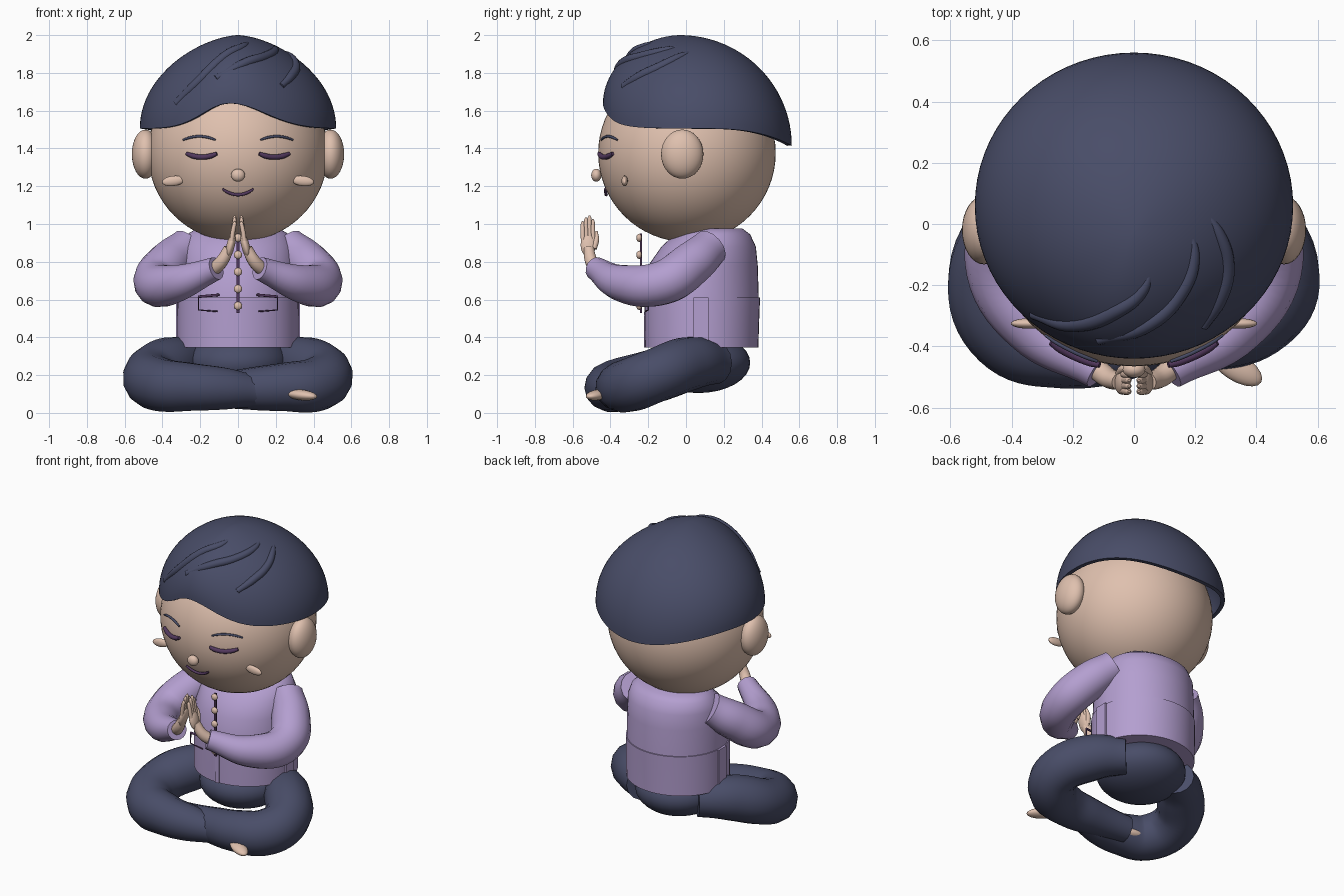
import bpy, bmesh, math
from mathutils import Vector
from mathutils.bvhtree import BVHTree

if "Cube" in bpy.data.objects:
    bpy.data.objects.remove(bpy.data.objects["Cube"], do_unlink=True)

parts = []


def material(name, rgb):
    m = bpy.data.materials.new(name)
    m.use_nodes = True
    m.diffuse_color = (*rgb, 1)
    m.node_tree.nodes["Principled BSDF"].inputs["Base Color"].default_value = (*rgb, 1)
    return m


SKIN = material("warm skin", (0.74, 0.53, 0.425))
NAVY = material("navy", (0.066, 0.074, 0.138))
LILAC = material("lilac cloth", (0.455, 0.345, 0.63))
PLUM = material("dark plum", (0.085, 0.04, 0.11))


def add(name, data, mat):
    data.materials.append(mat)
    ob = bpy.data.objects.new(name, data)
    bpy.context.scene.collection.objects.link(ob)
    parts.append(ob)
    return ob


def from_bmesh(name, bm, mat):
    bmesh.ops.recalc_face_normals(bm, faces=bm.faces)
    me = bpy.data.meshes.new(name)
    bm.to_mesh(me)
    bm.free()
    return add(name, me, mat)


def ellipsoid(name, loc, radii, mat, rot=(0, 0, 0), seg=32):
    bm = bmesh.new()
    bmesh.ops.create_uvsphere(bm, u_segments=seg, v_segments=seg // 2, radius=1)
    ob = from_bmesh(name, bm, mat)
    ob.location, ob.scale, ob.rotation_euler = loc, radii, rot


def box(name, loc, size, mat):
    bm = bmesh.new()
    bmesh.ops.create_cube(bm, size=1)
    ob = from_bmesh(name, bm, mat)
    ob.location, ob.scale = loc, size


def tube(name, pts, radii, mat, smooth=True):
    """Round sweep through pts; radii is one number or one per point."""
    if not isinstance(radii, (list, tuple)):
        radii = [radii] * len(pts)
    cu = bpy.data.curves.new(name, 'CURVE')
    cu.dimensions = '3D'
    cu.bevel_depth, cu.bevel_resolution = 1, 5
    cu.resolution_u, cu.use_fill_caps = 8, True
    sp = cu.splines.new('BEZIER')
    sp.radius_interpolation = 'CARDINAL'
    sp.bezier_points.add(len(pts) - 1)
    for p, co, r in zip(sp.bezier_points, pts, radii):
        p.co, p.radius = co, r
        p.handle_left_type = p.handle_right_type = 'AUTO' if smooth else 'VECTOR'
    add(name, cu, mat)


def skin_rings(bm, rings, cap_start=True):
    """Join equal rings of points into a capped wall."""
    loops = [[bm.verts.new(p) for p in ring] for ring in rings]
    n = len(loops[0])
    for a, b in zip(loops, loops[1:]):
        for i in range(n):
            bm.faces.new((a[i], a[(i + 1) % n], b[(i + 1) % n], b[i]))
    bm.faces.new(loops[-1])
    if cap_start:
        bm.faces.new(loops[0][::-1])


def loft(name, rings, mat, n=48):
    bm = bmesh.new()
    turn = [2 * math.pi * i / n for i in range(n)]
    skin_rings(bm, [[(rx * math.cos(t), cy + ry * math.sin(t), z) for t in turn]
                    for z, rx, ry, cy in rings])
    from_bmesh(name, bm, mat)


# Head
HEAD, R = Vector((0, 0.005, 1.375)), 0.47
ellipsoid("head", HEAD, (0.476, R, R), SKIN, seg=64)


def on_face(x, z, lift):
    return (x, HEAD.y - math.sqrt(R * R - x * x - (z - HEAD.z) ** 2) - lift, z)


def face_arc(name, x, z, half, sag, r, lift, mat):
    us = [i / 3 for i in range(-3, 4)]
    tube(name, [on_face(x + half * u, z + sag * u * u, lift) for u in us],
         [r * (1 - 0.3 * abs(u) ** 5) for u in us], mat)


# Hair cap with a wavy rim, high on the brow and low on the nape
def hair_point(a, t):
    x, c = math.sin(a), math.cos(a)
    width = 0.2 if x * 0.52 < -0.05 else 0.28
    rim = 1.505 + 0.135 * math.exp(-((x * 0.52 + 0.05) / width) ** 2) * max(0, c) ** 0.7
    rim -= 0.09 * max(0, -c) ** 3
    s = math.cos(t * math.pi / 2) ** (1.04 + 0.2 * x * x)
    y = 0.06 - 0.09 * t * t - 0.5 * c * s
    return Vector((0.52 * x * s, y, rim + (2.0 - rim) * math.sin(t * math.pi / 2)))


bm = bmesh.new()
skin_rings(bm, [[hair_point(2 * math.pi * i / 72, t / 24 * 0.985) for i in range(72)]
                for t in range(25)], cap_start=False)
bmesh.ops.recalc_face_normals(bm, faces=bm.faces)
tree = BVHTree.FromBMesh(bm)
hair = from_bmesh("hair", bm, NAVY)
mod = hair.modifiers.new("thickness", 'SOLIDIFY')
mod.thickness, mod.offset = 0.025, -1

# Raised locks laid over the fringe
locks = [[(-0.335, -0.3), (-0.21, -0.335), (-0.06, -0.29), (0.03, -0.22), (0.06, -0.14)],
         [(-0.12, -0.385), (0.04, -0.34), (0.15, -0.24), (0.2, -0.11), (0.18, 0.0)],
         [(0.23, -0.34), (0.285, -0.25), (0.31, -0.14), (0.28, -0.03), (0.23, 0.05)]]
for i, path in enumerate(locks):
    pts = []
    for x, y in path:
        hit = tree.ray_cast(Vector((x, y, 3)), Vector((0, 0, -1)))
        pts.append(hit[0] - hit[1] * 0.01)
    tube(f"hair_lock_{i + 1}", pts, [0.019, 0.025, 0.025, 0.02, 0.006], NAVY)

# Nose and mouth
ellipsoid("nose", (0, -0.475, 1.258), (0.037, 0.027, 0.034), SKIN)
face_arc("mouth", 0, 1.155, 0.082, 0.03, 0.0085, 0.012, PLUM)

# Shirt: bodice, skirt and front strip
loft("shirt_bodice", [(0.58, 0.314, 0.3, 0.086), (0.78, 0.312, 0.29, 0.09),
                      (0.88, 0.298, 0.25, 0.12), (0.945, 0.27, 0.2, 0.14),
                      (0.975, 0.22, 0.15, 0.15)], LILAC)
loft("shirt_skirt", [(0.345, 0.322, 0.3, 0.083), (0.48, 0.322, 0.303, 0.084),
                     (0.61, 0.32, 0.306, 0.086)], LILAC)
box("shirt_front_strip", (0, -0.219, 0.44), (0.03, 0.009, 0.19), LILAC)
box("button_strip", (0, -0.238, 0.74), (0.016, 0.009, 0.42), PLUM)
for i in range(5):
    ellipsoid(f"button_{i + 1}", (0, -0.248, 0.567 + i * 0.09), (0.022, 0.015, 0.022), SKIN, seg=16)

# Seat of the trousers
ellipsoid("trouser_seat", (0, 0.065, 0.265), (0.27, 0.275, 0.16), NAVY)

for s, side in ((1, "left"), (-1, "right")):
    def m(*pts):
        return [(s * x, y, z) for x, y, z in pts]

    # Ear, eye, brow and cheek
    ellipsoid(side + "_ear", (s * 0.49, -0.02, 1.37), (0.072, 0.112, 0.13), SKIN)
    face_arc(side + "_eye", s * 0.192, 1.354, 0.08, 0.019, 0.014, 0.009, PLUM)
    face_arc(side + "_brow", s * 0.205, 1.464, 0.085, -0.019, 0.007, 0.005, NAVY)
    ellipsoid(side + "_cheek", (s * 0.343, -0.325, 1.228), (0.06, 0.017, 0.027), SKIN,
              (0, s * 0.12, 0), 20)

    # Sleeve
    tube(side + "_sleeve", m((0.27, 0.13, 0.88), (0.37, 0.03, 0.79), (0.435, -0.12, 0.69),
                             (0.33, -0.33, 0.685), (0.115, -0.48, 0.765)),
         [0.1, 0.118, 0.118, 0.1, 0.062], LILAC)

    # Hand pressed flat against the other
    tube(side + "_wrist", m((0.14, -0.455, 0.75), (0.088, -0.5, 0.8), (0.048, -0.515, 0.87)),
         [0.036, 0.034, 0.028], SKIN)
    ellipsoid(side + "_palm", (s * 0.038, -0.518, 0.89), (0.022, 0.04, 0.065), SKIN,
              (0, -s * 0.25, 0), 20)
    for i, tip in enumerate((1.015, 1.035, 1.045, 1.025)):
        y = -0.547 + i * 0.018
        tube(f"{side}_finger_{i + 1}", m((0.034, y + 0.002, 0.91), (0.025, y, 0.97),
                                         (0.018, y, tip - 0.012), (0.016, y, tip)),
             [0.012, 0.012, 0.01, 0.004], SKIN)
    tube(side + "_thumb", m((0.045, -0.488, 0.87), (0.035, -0.474, 0.92), (0.022, -0.474, 0.96)),
         [0.016, 0.014, 0.007], SKIN)

    # Pocket trim and side vent
    tube(side + "_pocket_flap", m((0.1, -0.222, 0.625), (0.21, -0.2, 0.615)), 0.007, PLUM, False)
    tube(side + "_pocket_edge", m((0.2, -0.205, 0.612), (0.21, -0.2, 0.612), (0.21, -0.2, 0.545),
                                  (0.11, -0.215, 0.537)), 0.004, PLUM, False)
    box(side + "_side_vent", (s * 0.324, 0.08, 0.478), (0.0095, 0.08, 0.266), LILAC)

    # Crossed leg; the right shin lies in front, the left one runs on behind it
    front, reach = (-0.35, -0.2) if s > 0 else (-0.407, -0.1)
    tube(side + "_leg", m((0.195, 0.16, 0.265), (0.35, 0.02, 0.262), (0.467, -0.17, 0.195),
                          (0.405, front + 0.06, 0.148), (0.25, front, 0.137),
                          (0.05, front, 0.127), (reach, front + 0.03, 0.115)),
         [0.112, 0.142, 0.142, 0.142, 0.129, 0.11, 0.085], NAVY)

# Bare feet: one peeks out under the left shin, the other is tucked behind
ellipsoid("right_foot", (0.335, -0.468, 0.095), (0.095, 0.045, 0.028), SKIN, (0, 0.1, -0.55), 20)
tube("right_ankle", [(0.06, -0.385, 0.12), (0.2, -0.4, 0.11), (0.3, -0.44, 0.1)],
     [0.05, 0.04, 0.025], SKIN)
ellipsoid("left_foot", (-0.25, -0.32, 0.1), (0.09, 0.045, 0.03), SKIN, (0, 0, -0.2), 20)

# Turn curves and modifiers into meshes, then smooth
bpy.ops.object.select_all(action='DESELECT')
for ob in parts:
    ob.select_set(True)
bpy.context.view_layer.objects.active = parts[0]
bpy.ops.object.convert(target='MESH')
bpy.ops.object.shade_smooth_by_angle(angle=math.radians(40))
